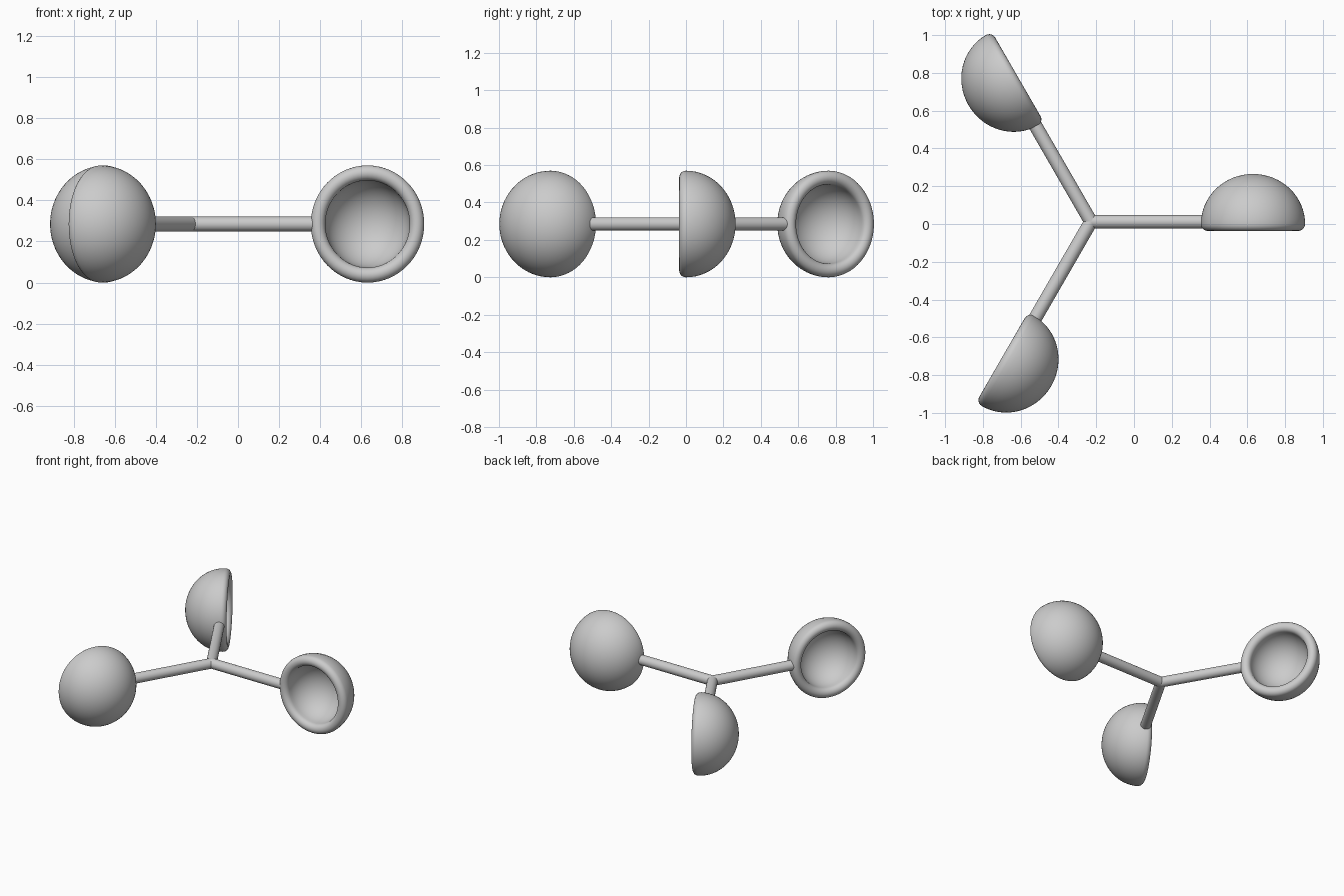
import bpy, bmesh
from math import sin, cos, pi, radians
from mathutils import Matrix, Vector

if "Cube" in bpy.data.objects:
    bpy.data.objects.remove(bpy.data.objects["Cube"])

HUB = Vector((-0.228, 0.012, 0.285))   # where the three arms meet
REACH = 0.858                          # hub to cup centre
R_OUT, D_OUT = 0.285, 0.265            # outer shell radius and depth
R_IN, D_IN = 0.212, 0.195              # inner shell radius and depth


def finish(bm, name, matrix):
    bmesh.ops.remove_doubles(bm, verts=bm.verts, dist=1e-5)
    bmesh.ops.recalc_face_normals(bm, faces=bm.faces)
    mesh = bpy.data.meshes.new(name)
    bm.to_mesh(mesh)
    bm.free()
    ob = bpy.data.objects.new(name, mesh)
    bpy.context.collection.objects.link(ob)
    ob.matrix_world = matrix
    bpy.ops.object.select_all(action='DESELECT')
    ob.select_set(True)
    bpy.context.view_layer.objects.active = ob
    bpy.ops.object.shade_smooth_by_angle(angle=radians(40))
    return ob


def cup(name, matrix):
    # profile (radius, depth): outer dome, rounded lip, inner dome
    n = 16
    mid, lip = (R_OUT + R_IN) / 2, (R_OUT - R_IN) / 2
    quarter = [i * pi / 2 / n for i in range(n + 1)]
    prof = [(R_OUT * sin(a), D_OUT * cos(a)) for a in quarter]
    prof += [(mid + lip * cos(i * pi / 10), -lip * sin(i * pi / 10)) for i in range(1, 10)]
    prof += [(R_IN * cos(a), D_IN * sin(a)) for a in quarter]
    bm = bmesh.new()
    verts = [bm.verts.new((r, d, 0)) for r, d in prof]
    edges = [bm.edges.new(p) for p in zip(verts, verts[1:])]
    bmesh.ops.spin(bm, geom=verts + edges, cent=(0, 0, 0), axis=(0, 1, 0),
                   angle=2 * pi, steps=64)
    # slightly narrower along the arm
    bmesh.ops.scale(bm, vec=(0.968, 1, 1), verts=bm.verts)
    place = Matrix.Translation((REACH, -0.012, 0))
    return finish(bm, name, matrix @ place)


def arm(name, matrix, length=0.62):
    bm = bmesh.new()
    turn = Matrix.Translation((length / 2, 0, 0)) @ Matrix.Rotation(pi / 2, 4, 'Y')
    bmesh.ops.create_cone(bm, cap_ends=True, segments=32, radius1=0.036,
                          radius2=0.036, depth=length, matrix=turn)
    return finish(bm, name, matrix)


# three arms with cups, 120 degrees apart
for i in range(3):
    m = Matrix.Translation(HUB) @ Matrix.Rotation(radians(120 * i), 4, 'Z')
    arm(f"arm_{i + 1}", m)
    cup(f"cup_{i + 1}", m)
